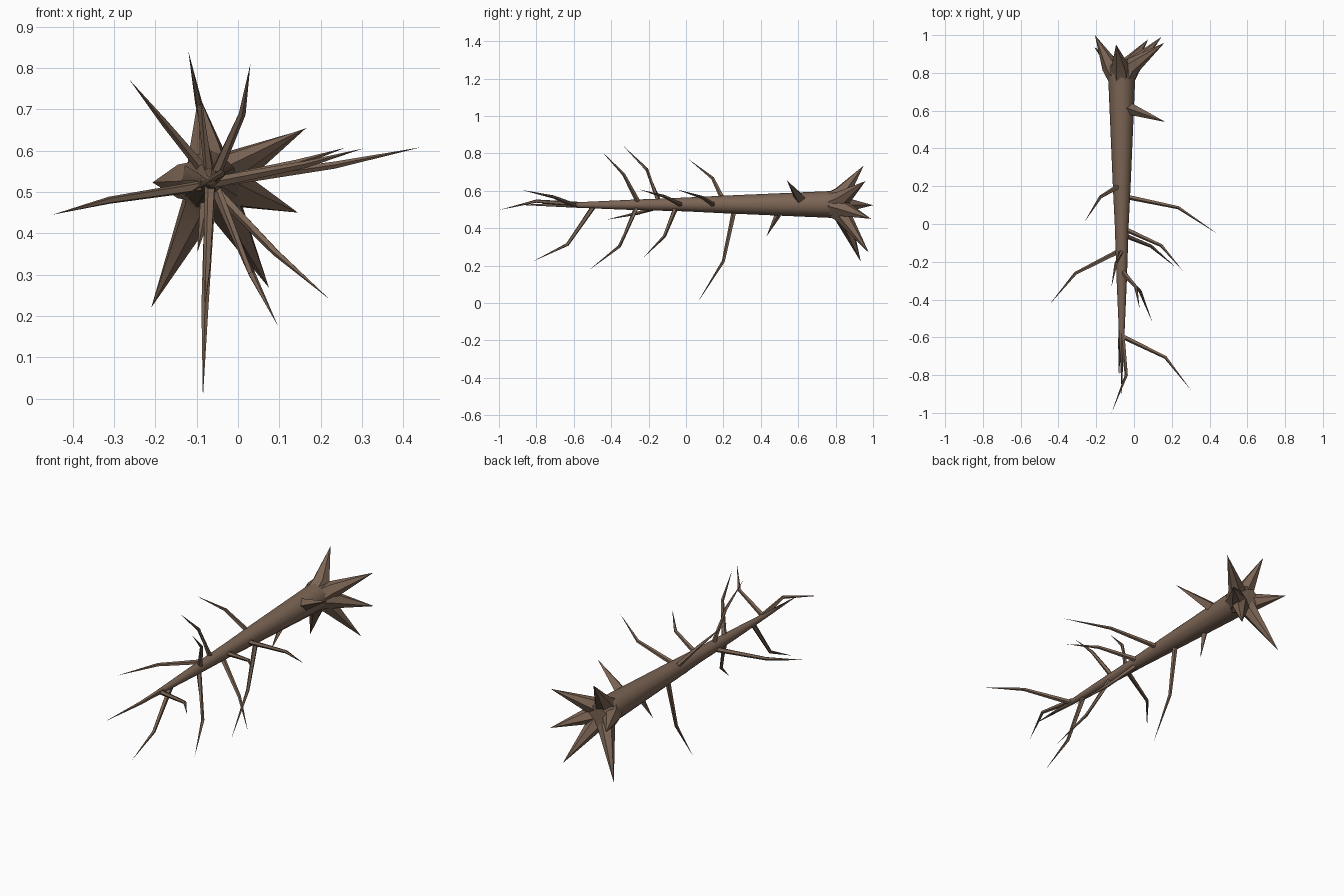
import bpy, bmesh, math
from mathutils import Vector

bark = bpy.data.materials.new("bark brown")
bark.diffuse_color = (0.2, 0.13, 0.09, 1)


def tube(name, pts, radii, sides, angle=40):
    """Tapered tube through pts; a zero radius makes a pointed end."""
    pts = [Vector(p) for p in pts]
    bm = bmesh.new()
    rings = []
    for i, (p, r) in enumerate(zip(pts, radii)):
        d = (pts[min(i + 1, len(pts) - 1)] - pts[max(i - 1, 0)]).normalized()
        ref = Vector((0, 0, 1)) if abs(d.z) < 0.85 else Vector((1, 0, 0))
        u = d.cross(ref).normalized()
        v = d.cross(u)
        if r == 0:
            rings.append([bm.verts.new(p)])
        else:
            rings.append([bm.verts.new(p + r * (math.cos(a) * u + math.sin(a) * v))
                          for a in (2 * math.pi * k / sides for k in range(sides))])
    for a, b in zip(rings, rings[1:]):
        for k in range(sides):
            n = (k + 1) % sides
            if len(b) == 1:
                bm.faces.new((a[k], a[n], b[0]))
            else:
                bm.faces.new((a[k], a[n], b[n], b[k]))
    for ring in (rings[0], rings[-1]):
        if len(ring) > 1:
            bm.faces.new(ring)
    bmesh.ops.recalc_face_normals(bm, faces=bm.faces)
    me = bpy.data.meshes.new(name)
    bm.to_mesh(me)
    bm.free()
    me.materials.append(bark)
    ob = bpy.data.objects.new(name, me)
    bpy.context.collection.objects.link(ob)
    bpy.ops.object.select_all(action='DESELECT')
    ob.select_set(True)
    bpy.context.view_layer.objects.active = ob
    bpy.ops.object.shade_smooth_by_angle(angle=math.radians(angle))


# fallen trunk, root end at +y, thin top at -y
X, Z = -0.065, 0.527
tube("trunk",
     [(X, 0.87, Z), (X, 0.83, Z), (X, 0.76, Z), (X, 0.2, Z), (X, 0, Z),
      (X, -0.3, 0.525), (X, -0.6, 0.524), (X, -0.9, 0.525)],
     [0.055, 0.075, 0.071, 0.047, 0.037, 0.027, 0.014, 0], 12)

# flaring pointed roots, each starting inside the trunk
root_tips = [(-0.095, 0.95, 0.735), (0.162, 0.96, 0.652), (-0.207, 1.0, 0.523),
             (0.145, 0.99, 0.45), (0.075, 0.978, 0.268), (-0.21, 0.935, 0.22)]
for i, t in enumerate(root_tips):
    out = Vector((t[0] - X, 0, t[2] - Z)).normalized()
    hub = Vector((X, 0, Z))
    tube(f"root_{i + 1}",
         [hub + out * 0.015 + Vector((0, 0.77, 0)),
          hub + out * 0.06 + Vector((0, 0.835, 0)), t],
         [0.056, 0.047, 0], 6)

# broken stubs
tube("side_stub", [(-0.06, 0.62, 0.54), (-0.01, 0.605, 0.565), (0.167, 0.54, 0.655)],
     [0.036, 0.03, 0], 4, 30)
tube("lower_stub", [(-0.07, 0.52, 0.51), (-0.075, 0.49, 0.47), (-0.098, 0.43, 0.355)],
     [0.022, 0.017, 0], 4, 30)

# bare branches: base, bend, tip
branches = [
    ((-0.067, 0.26, 0.5), (-0.08, 0.2, 0.222), (-0.085, 0.06, 0.0)),
    ((-0.08, 0.2, 0.55), (-0.177, 0.143, 0.666), (-0.263, 0.01, 0.772)),
    ((-0.05, 0.147, 0.525), (0.235, 0.087, 0.565), (0.442, -0.052, 0.608)),
    ((-0.06, -0.25, 0.53), (0.01, -0.334, 0.69), (0.03, -0.45, 0.81)),
    ((-0.067, -0.145, 0.54), (-0.095, -0.21, 0.714), (-0.12, -0.335, 0.84)),
    ((-0.07, -0.14, 0.517), (-0.31, -0.262, 0.48), (-0.449, -0.428, 0.445)),
    ((-0.05, -0.025, 0.525), (0.145, -0.114, 0.57), (0.26, -0.25, 0.607)),
    ((-0.06, -0.055, 0.51), (0.09, -0.117, 0.355), (0.222, -0.23, 0.24)),
    ((-0.06, -0.26, 0.52), (0.033, -0.356, 0.302), (0.097, -0.52, 0.175)),
    ((-0.06, -0.595, 0.523), (0.167, -0.706, 0.567), (0.302, -0.88, 0.605)),
    ((-0.067, -0.49, 0.522), (-0.075, -0.634, 0.313), (-0.08, -0.82, 0.222)),
    ((-0.062, -0.58, 0.528), (-0.04, -0.8, 0.545), (-0.119, -1.0, 0.497)),
]
for i, p in enumerate(branches):
    tube(f"branch_{i + 1}", p, [0.014, 0.009, 0], 5, 30)
